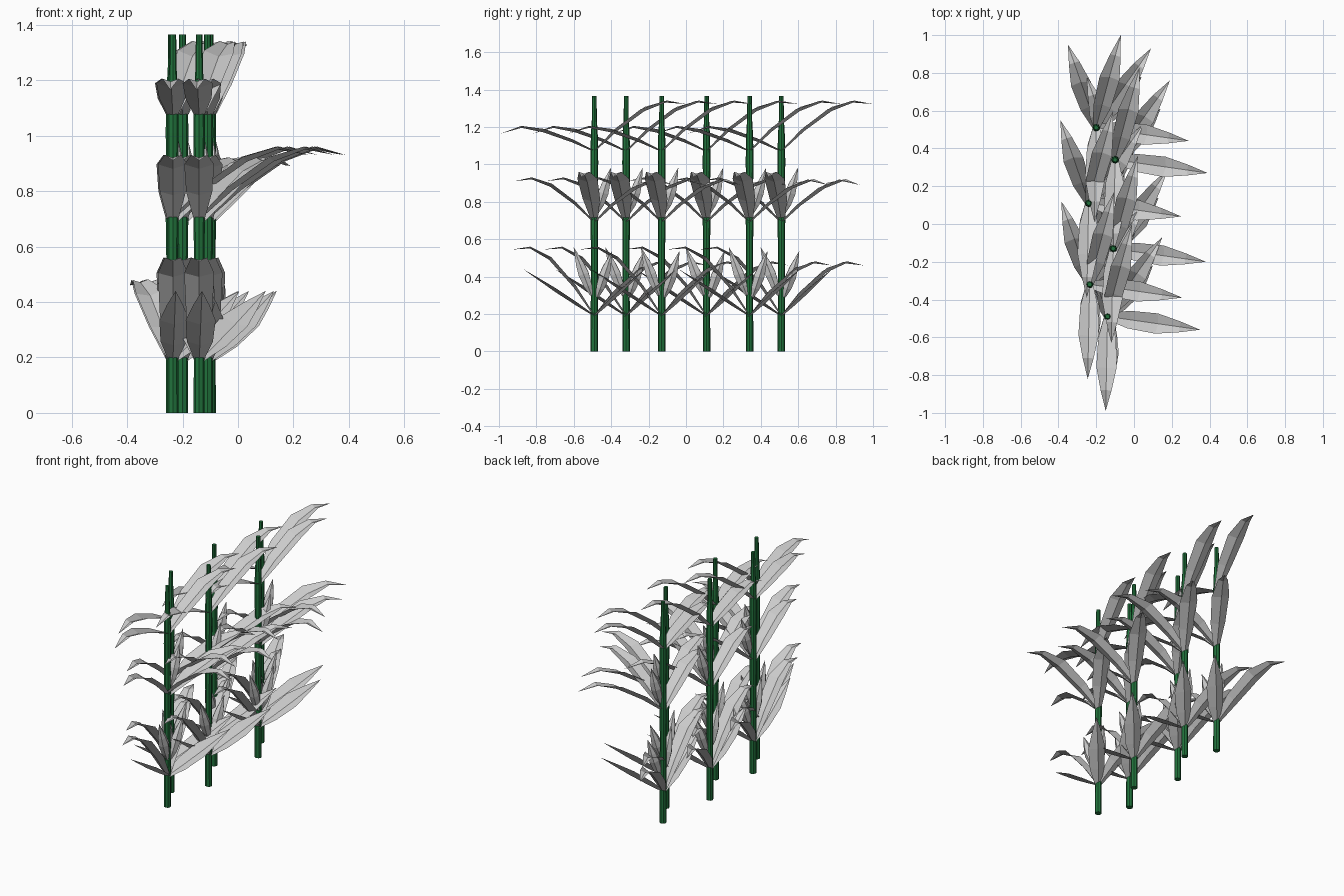
import bpy, bmesh, math
from mathutils import Vector

if "Cube" in bpy.data.objects:
    bpy.data.objects.remove(bpy.data.objects["Cube"])


def material(name, rgb):
    m = bpy.data.materials.new(name)
    m.diffuse_color = (*rgb, 1)
    m.use_nodes = True
    m.node_tree.nodes["Principled BSDF"].inputs["Base Color"].default_value = m.diffuse_color
    return m


GREEN = material("stalk green", (0.015, 0.17, 0.045))
GREY = material("leaf grey", (0.6, 0.6, 0.6))


def finish(bm, name, mat):
    me = bpy.data.meshes.new(name)
    bm.to_mesh(me)
    bm.free()
    me.materials.append(mat)
    return me


def tube(name, start, end, shape, sides, mat):
    """Loft round rings along a line; shape is (fraction, radius)."""
    bm = bmesh.new()
    s, e = Vector(start), Vector(end)
    u = (e - s).cross(Vector((0, 1, 0))).normalized()
    v = (e - s).normalized().cross(u)
    loops = []
    for t, r in shape:
        angles = [2 * math.pi * i / sides for i in range(sides)]
        loops.append([bm.verts.new(s.lerp(e, t) + r * (u * math.cos(a) + v * math.sin(a)))
                      for a in angles])
    for a, b in zip(loops, loops[1:]):
        for i in range(sides):
            j = (i + 1) % sides
            bm.faces.new((a[i], a[j], b[j], b[i]))
    bm.faces.new(loops[0])
    bm.faces.new(loops[-1])
    bmesh.ops.recalc_face_normals(bm, faces=bm.faces)
    return finish(bm, name, mat)


# leaf rule: fraction of reach, fraction of rise, half width
BLADE = [(0, 0, 0.018), (0.24, 0.43, 0.047), (0.54, 0.84, 0.054), (0.78, 1, 0.029), (1, 1, 0)]


def leaf(name, dx, dy, base, rise, drop):
    """V-folded blade that arches over; a leaf without drop is straight."""
    bm = bmesh.new()
    reach = Vector((dx, dy, 0))
    mids = [reach * t + Vector((0, 0, base + rise * (f if drop else t) - (drop if t == 1 else 0)))
            for t, f, w in BLADE]
    rows = []
    for i, (t, f, w) in enumerate(BLADE):
        mid = mids[i]
        if w == 0:
            rows.append([bm.verts.new(mid)] * 3)
            continue
        along = (mids[i + 1] - mids[max(i - 1, 0)]).normalized()
        side = Vector((-dy, dx, 0)).normalized()
        if abs(dy) > abs(dx):
            # front and back leaves are rolled so they look thin from the side
            flat = Vector((0, -along.z * dy, dy * dy)).normalized()
            flat.y, flat.z = -along.z * (1 if dy > 0 else -1), abs(along.y)
            side = flat.cross(along).normalized()
        up = side.cross(along).normalized()
        up = up if up.z > 0 else -up
        rows.append([bm.verts.new(mid - side * w + up * 0.2 * w),
                     bm.verts.new(mid - up * 0.15 * w),
                     bm.verts.new(mid + side * w + up * 0.2 * w)])
    for a, b in zip(rows, rows[1:]):
        for i in (0, 1):
            vs = [a[i], a[i + 1], b[i + 1]]
            if b[i] is not b[i + 1]:
                vs.append(b[i])
            bm.faces.new(vs)
    return finish(bm, name, GREY)


# meshes of one plant, shared by all six
STALK = [(0, 0.02), (0.4, 0.0185), (0.52, 0.021), (0.63, 0.0185), (0.74, 0.021),
         (0.84, 0.019), (0.91, 0.0135), (1, 0.012)]
parts = [tube("stalk", (0, 0, 0), (0, 0, 1.365), STALK, 8, GREEN)]

# leaves in three tiers
parts.append(leaf("top_front_leaf", -0.01, -0.5, 1.07, 0.13, 0.035))
parts.append(leaf("top_back_leaf", 0.13, 0.49, 1.07, 0.265, 0.012))
parts.append(leaf("middle_front_leaf", 0, -0.43, 0.69, 0.235, 0.015))
parts.append(leaf("middle_back_leaf", 0.29, 0.42, 0.69, 0.225, 0.025))
parts.append(leaf("middle_right_leaf", 0.49, -0.07, 0.7, 0.255, 0.025))
parts.append(leaf("bottom_front_leaf", 0, -0.44, 0.19, 0.365, 0.01))
parts.append(leaf("bottom_back_leaf", -0.15, 0.44, 0.19, 0.285, 0.015))
parts.append(leaf("bottom_straight_front_leaf", 0.01, -0.38, 0.19, 0.25, 0))
parts.append(leaf("bottom_straight_back_leaf", 0.24, 0.27, 0.19, 0.25, 0))

# pointed cobs, fattest near the middle
COB = [(0, 0.008), (0.2, 0.025), (0.45, 0.032), (0.65, 0.025), (1, 0.001)]
parts.append(tube("lower_front_cob", (0.01, -0.015, 0.3), (0.02, -0.11, 0.555), COB, 6, GREY))
parts.append(tube("lower_back_cob", (0.01, 0.015, 0.29), (0.04, 0.095, 0.535), COB, 6, GREY))
parts.append(tube("upper_back_cob", (0.01, 0.015, 0.74), (0.02, 0.088, 0.98), COB, 6, GREY))

# two staggered rows
spots = [(-0.2, 0.51), (-0.1, 0.34), (-0.24, 0.11), (-0.11, -0.13), (-0.235, -0.32), (-0.14, -0.49)]
for n, (x, y) in enumerate(spots, 1):
    for me in parts:
        ob = bpy.data.objects.new(f"{me.name}_{n}", me)
        ob.location = (x, y, 0)
        bpy.context.collection.objects.link(ob)
